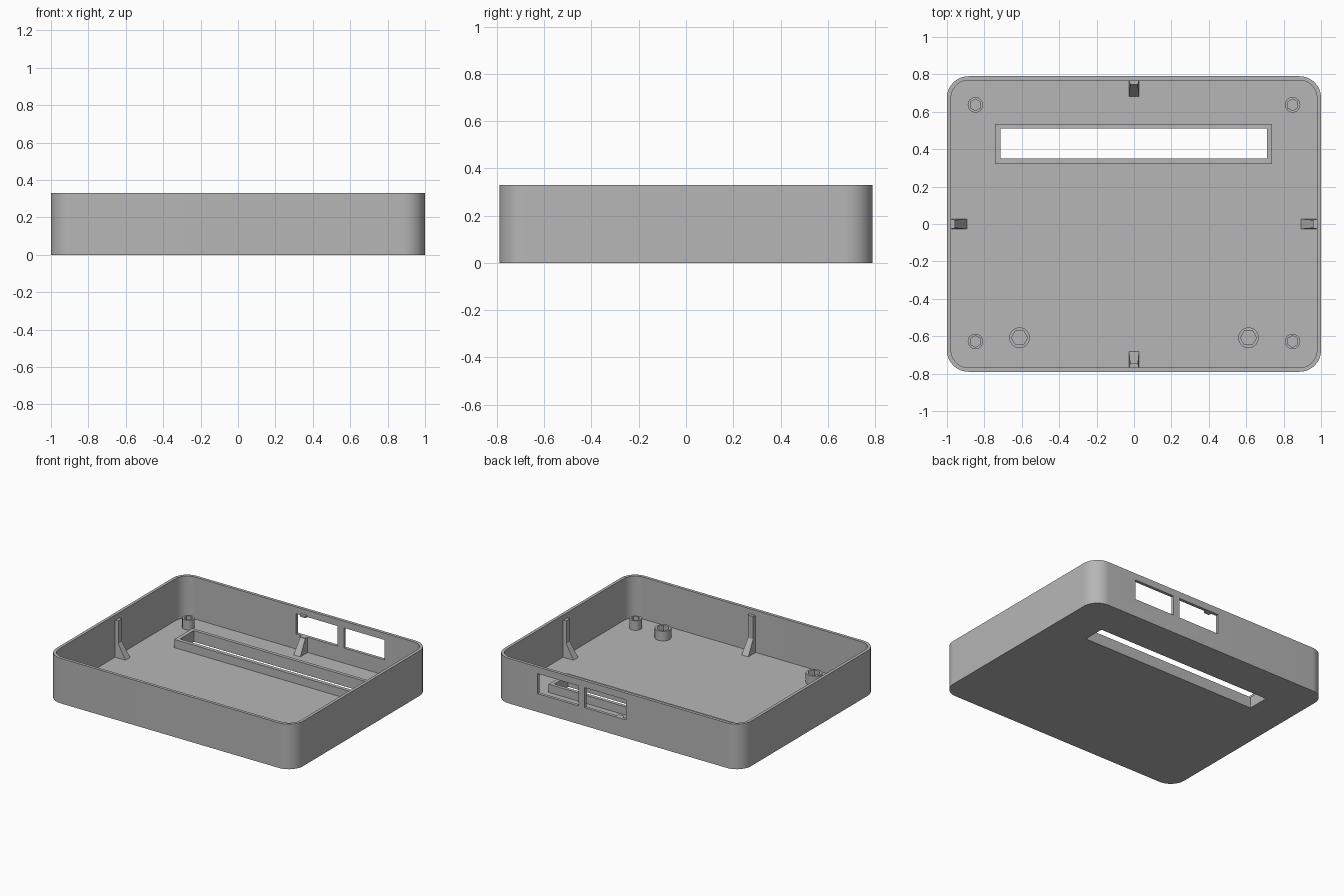
import bpy, bmesh, math
from mathutils import Vector, Matrix

if "Cube" in bpy.data.objects:
    bpy.data.objects.remove(bpy.data.objects["Cube"])

W, D, H = 2.0, 1.58, 0.33      # outer size
WALL, FLOOR, R = 0.022, 0.022, 0.115

grey = bpy.data.materials.new("grey_plastic")
grey.diffuse_color = (0.47, 0.47, 0.47, 1)
grey.use_nodes = True
grey.node_tree.nodes["Principled BSDF"].inputs["Base Color"].default_value = grey.diffuse_color


def finish(name, bm):
    bmesh.ops.recalc_face_normals(bm, faces=bm.faces)
    me = bpy.data.meshes.new(name)
    bm.to_mesh(me)
    bm.free()
    ob = bpy.data.objects.new(name, me)
    bpy.context.collection.objects.link(ob)
    me.materials.append(grey)
    return ob


def prism(name, pts, z0, z1):
    """Extrude a flat outline from z0 to z1."""
    bm = bmesh.new()
    face = bm.faces.new([bm.verts.new((x, y, z0)) for x, y in pts])
    ext = bmesh.ops.extrude_face_region(bm, geom=[face])
    top = [v for v in ext["geom"] if isinstance(v, bmesh.types.BMVert)]
    bmesh.ops.translate(bm, verts=top, vec=(0, 0, z1 - z0))
    return finish(name, bm)


def rect(x0, x1, y0, y1):
    return [(x0, y0), (x1, y0), (x1, y1), (x0, y1)]


def rounded(w, d, r, n=12):
    pts = []
    for q, (sx, sy) in enumerate([(1, 1), (-1, 1), (-1, -1), (1, -1)]):
        for i in range(n + 1):
            a = math.pi / 2 * (q + i / n)
            pts.append((sx * (w / 2 - r) + r * math.cos(a),
                        sy * (d / 2 - r) + r * math.sin(a)))
    return pts


def circle(x, y, r, n, turn=0.0):
    return [(x + r * math.cos(2 * math.pi * i / n + turn),
             y + r * math.sin(2 * math.pi * i / n + turn)) for i in range(n)]


def cut(ob, cutter):
    """Subtract the cutter and discard it."""
    mod = ob.modifiers.new("cut", 'BOOLEAN')
    mod.operation, mod.solver, mod.object = 'DIFFERENCE', 'EXACT', cutter
    bpy.context.view_layer.objects.active = ob
    bpy.ops.object.modifier_apply(modifier=mod.name)
    bpy.data.objects.remove(cutter)


def smooth(ob):
    bpy.ops.object.select_all(action='DESELECT')
    ob.select_set(True)
    bpy.context.view_layer.objects.active = ob
    bpy.ops.object.shade_smooth_by_angle(angle=math.radians(30))


def slot_cutter():
    return prism("slot_cutter", rect(-0.715, 0.71, 0.35, 0.51), -0.1, 0.2)


def port_cutters():
    return [prism("port_cutter", rect(x0, x1, 0.70, 0.90), 0.133, 0.28)
            for x0, x1 in ((-0.067, 0.268), (0.32, 0.65))]


# Open tray with rounded corners, floor slot and two rear ports
tray = prism("tray", rounded(W, D, R), 0, H)
cut(tray, prism("cavity_cutter",
                rounded(W - 2 * WALL, D - 2 * WALL, R - WALL), FLOOR, H + 0.1))
cut(tray, slot_cutter())
for c in port_cutters():
    cut(tray, c)
smooth(tray)

# Raised frame around the slot
frame = prism("slot_frame", rect(-0.743, 0.738, 0.322, 0.535), FLOOR, 0.082)
cut(frame, slot_cutter())

# Screw posts in the corners and two wider posts, all with hexagonal holes
posts = [("screw_post", sx * 0.848, y, 0.041, 0.031, math.pi / 6)
         for sx in (-1, 1) for y in (0.637, -0.628)]
posts += [("wide_post", sx * 0.612, -0.608, 0.055, 0.043, 0) for sx in (-1, 1)]
for name, x, y, r, hole, turn in posts:
    post = prism(name, circle(x, y, r, 32), FLOOR, 0.092)
    cut(post, prism("hole_cutter", circle(x, y, hole, 6, turn), 0, 0.2))
    smooth(post)


def hull(name, pts, place):
    bm = bmesh.new()
    for p in pts:
        bm.verts.new(place @ Vector(p))
    bmesh.ops.convex_hull(bm, input=bm.verts)
    bmesh.ops.dissolve_limit(bm, angle_limit=0.01, verts=bm.verts, edges=bm.edges)
    return finish(name, bm)


# Lid clips: slim rib on the wall with a sloped foot, one per side
ix, iy = W / 2 - WALL, D / 2 - WALL
for side, x, y, ang in (("front", 0, -iy, 90), ("right", ix, 0, 180),
                        ("back", 0, iy, 270), ("left", -ix, 0, 0)):
    place = Matrix.Translation((x, y, 0)) @ Matrix.Rotation(math.radians(ang), 4, 'Z')
    rib = hull(side + "_clip_rib",
               [(d, s * w, z) for d, w in ((0, 0.026), (0.022, 0.021))
                for s in (-1, 1) for z in (FLOOR, 0.292)], place)
    hull(side + "_clip_foot",
         [(d, s * w, z) for d, w, z in ((0, 0.027, FLOOR), (0.085, 0.027, FLOOR),
                                        (0, 0.021, 0.125), (0.022, 0.021, 0.125))
          for s in (-1, 1)], place)
    if side == "back":
        cut(rib, port_cutters()[0])

# Remove the unused spare cutter
for ob in [o for o in bpy.data.objects if "cutter" in o.name]:
    bpy.data.objects.remove(ob)
